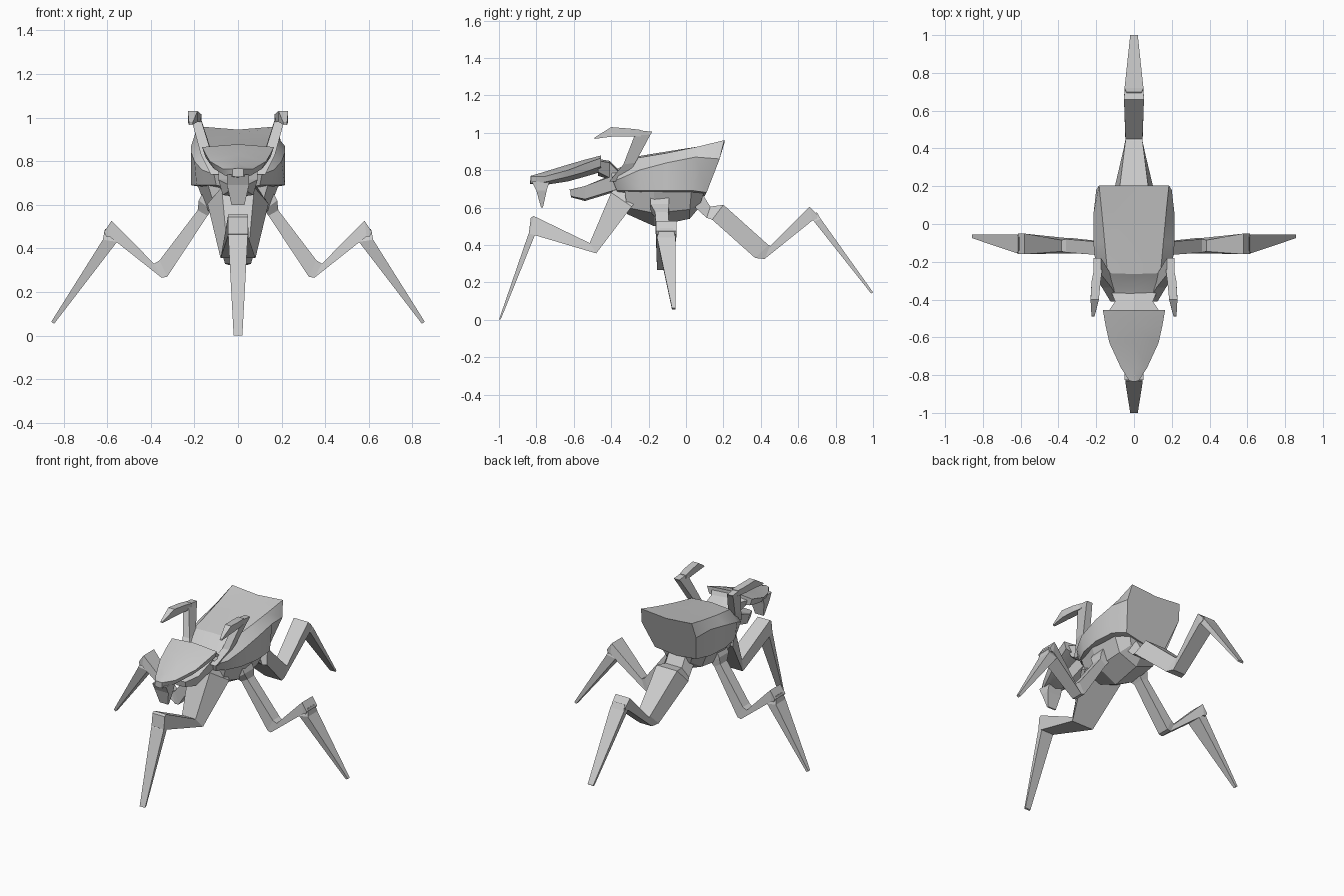
import bpy, bmesh, math
from mathutils import Vector

shell = bpy.data.materials.new("grey_shell")
shell.diffuse_color = (0.6, 0.6, 0.6, 1)


def loft(name, rings, smooth=0):
    """Skin closed rings of equal length and cap both ends."""
    bm = bmesh.new()
    loops = [[bm.verts.new(p) for p in ring] for ring in rings]
    n = len(loops[0])
    for a, b in zip(loops, loops[1:]):
        for i in range(n):
            j = (i + 1) % n
            bm.faces.new((a[i], a[j], b[j], b[i]))
    bm.faces.new(loops[0])
    bm.faces.new(loops[-1])
    bmesh.ops.recalc_face_normals(bm, faces=bm.faces)
    me = bpy.data.meshes.new(name)
    bm.to_mesh(me)
    bm.free()
    me.materials.append(shell)
    ob = bpy.data.objects.new(name, me)
    bpy.context.collection.objects.link(ob)
    if smooth:
        bpy.context.view_layer.objects.active = ob
        ob.select_set(True)
        bpy.ops.object.shade_smooth_by_angle(angle=math.radians(smooth))
        ob.select_set(False)
    return ob


def mirrored(half):
    """Full ring from a half ring that starts and ends on the centre line."""
    return half + [(-x, y, z) for x, y, z in half[-2:0:-1]]


def limb(name, stations, out, side, shift=(0, 0, 0)):
    """Four-sided limb; station = (r, z) upper, (r, z) lower, half widths, sideways offset."""
    out, side, shift = Vector(out), Vector(side), Vector(shift)
    rings = []
    for r1, z1, r2, z2, w1, w2, o in stations:
        a = out * r1 + Vector((0, 0, z1)) + side * o + shift
        b = out * r2 + Vector((0, 0, z2)) + side * o + shift
        rings.append([a - side * w1, a + side * w1, b + side * w2, b - side * w2])
    return loft(name, rings)


# Body shell: flared, overhanging at the rear
loft("body", [mirrored(r) for r in [
    [(0, -.40, .79), (.09, -.40, .785), (.11, -.39, .74), (.10, -.37, .69), (0, -.36, .67)],
    [(0, -.35, .815), (.12, -.345, .80), (.165, -.34, .76), (.15, -.32, .69), (0, -.31, .66)],
    [(0, -.265, .873), (.14, -.26, .865), (.20, -.25, .80), (.19, -.24, .69), (0, -.24, .65)],
    [(0, -.10, .90), (.155, -.10, .892), (.215, -.10, .84), (.215, -.10, .69), (0, -.10, .65)],
    [(0, .06, .925), (.17, .06, .925), (.215, .05, .87), (.205, .04, .69), (0, .04, .65)],
    [(0, .205, .945), (.185, .205, .96), (.20, .18, .86), (.15, .11, .68), (0, .10, .66)],
]], 25)

# Belly block beneath the shell
loft("belly", [mirrored(r) for r in [
    [(0, -.33, .70), (.14, -.33, .70), (.11, -.315, .60), (0, -.315, .565)],
    [(0, -.17, .70), (.19, -.17, .70), (.14, -.17, .57), (0, -.17, .50)],
    [(0, .02, .70), (.18, .03, .70), (.13, .02, .59), (0, .02, .54)],
    [(0, .11, .72), (.13, .11, .72), (.09, .08, .63), (0, .07, .60)],
]])

# Neck
loft("neck", [mirrored(r) for r in [
    [(0, -.36, .80), (.12, -.36, .79), (.10, -.36, .72), (0, -.36, .70)],
    [(0, -.41, .85), (.10, -.41, .84), (.08, -.41, .76), (0, -.41, .75)],
    [(0, -.47, .86), (.14, -.47, .85), (.10, -.47, .79), (0, -.47, .77)],
]])

# Tapering head hood
loft("head", [mirrored(r) for r in [
    [(0, -.455, .878), (.165, -.455, .865), (.15, -.455, .82), (0, -.455, .79)],
    [(0, -.54, .856), (.15, -.54, .835), (.13, -.54, .79), (0, -.54, .765)],
    [(0, -.63, .83), (.13, -.63, .80), (.11, -.63, .765), (0, -.63, .74)],
    [(0, -.76, .79), (.07, -.76, .765), (.06, -.76, .735), (0, -.76, .72)],
    [(0, -.835, .768), (.025, -.83, .765), (.025, -.83, .73), (0, -.835, .727)],
]], 40)

# Hooked beak at the tip of the head
loft("beak", [[(x * w, y, z) for x, y in ((-1, y0), (1, y0), (1, y1), (-1, y1))]
              for w, y0, y1, z in [(.05, -.825, -.73, .74), (.05, -.80, -.745, .69),
                                   (.03, -.775, -.765, .60)]])

# Lower jaw
loft("jaw", [mirrored(r) for r in [
    [(0, -.36, .79), (.09, -.36, .78), (.08, -.36, .70), (0, -.36, .69)],
    [(0, -.54, .715), (.09, -.54, .715), (.07, -.54, .645), (0, -.54, .635)],
    [(0, -.625, .695), (.05, -.62, .695), (.045, -.615, .66), (0, -.615, .655)],
]])

# Four legs, each an upper limb and a pointed shin
X, Y = (1, 0, 0), (0, 1, 0)
limb("front_leg", [(.36, .72, .26, .64, .06, .10, 0), (.40, .68, .29, .605, .075, .14, 0),
                   (.515, .41, .48, .355, .05, .08, 0), (.815, .555, .835, .46, .045, .045, 0),
                   (.83, .545, .84, .465, .045, .045, 0)], (0, -1, 0), X)
limb("front_shin", [(.81, .50, .80, .49, .03, .03, 0), (.842, .46, .805, .46, .045, .045, 0),
                    (1, 0, .99, .003, .02, .02, 0)], (0, -1, 0), X)
limb("rear_leg", [(.07, .70, .05, .60, .06, .09, 0), (.13, .605, .11, .545, .06, .10, 0),
                  (.20, .615, .14, .535, .075, .115, 0), (.44, .40, .37, .33, .045, .06, 0),
                  (.45, .395, .42, .325, .045, .045, 0),
                  (.66, .605, .675, .53, .053, .053, 0), (.705, .56, .70, .54, .05, .05, 0)], Y, X)
limb("rear_shin", [(.70, .575, .66, .55, .04, .04, 0), (.72, .54, .685, .525, .05, .05, 0),
                   (1, .147, .99, .14, .02, .02, 0)], Y, X)
for tag, s in (("right", 1), ("left", -1)):
    out = (s, 0, 0)
    limb(tag + "_leg", [(.15, .68, .09, .60, .05, .05, -.14), (.18, .62, .12, .575, .05, .05, -.14),
                        (.185, .575, .14, .55, .035, .035, -.13),
                        (.36, .345, .325, .27, .035, .04, -.115),
                        (.385, .33, .35, .265, .03, .04, -.115),
                        (.58, .527, .59, .455, .055, .055, -.105),
                        (.615, .475, .605, .455, .055, .055, -.105)], out, Y)
    limb(tag + "_shin", [(.61, .49, .575, .47, .035, .035, -.105),
                         (.62, .44, .555, .43, .05, .05, -.105),
                         (.857, .063, .843, .055, .01, .01, -.065)], out, Y)

    # Raised arm with a forward-pointing claw
    def plate(points):
        return [[(s * (x + d), y, z) for y, z, d in ((y0, z0, -w), (y0, z0, w), (y1, z1, w), (y1, z1, -w))]
                for x, w, y0, z0, y1, z1 in points]
    loft(tag + "_arm", plate([(.10, .025, -.41, .74, -.33, .74), (.145, .025, -.335, .83, -.27, .84),
                              (.19, .022, -.275, .985, -.19, .99), (.195, .02, -.27, 1.015, -.18, 1.005)]))
    loft(tag + "_claw", plate([(.19, .022, -.24, .98, -.24, 1.015), (.20, .024, -.30, .98, -.30, 1.022),
                               (.208, .022, -.39, .98, -.40, 1.03), (.217, .008, -.49, .967, -.488, .975)]))
